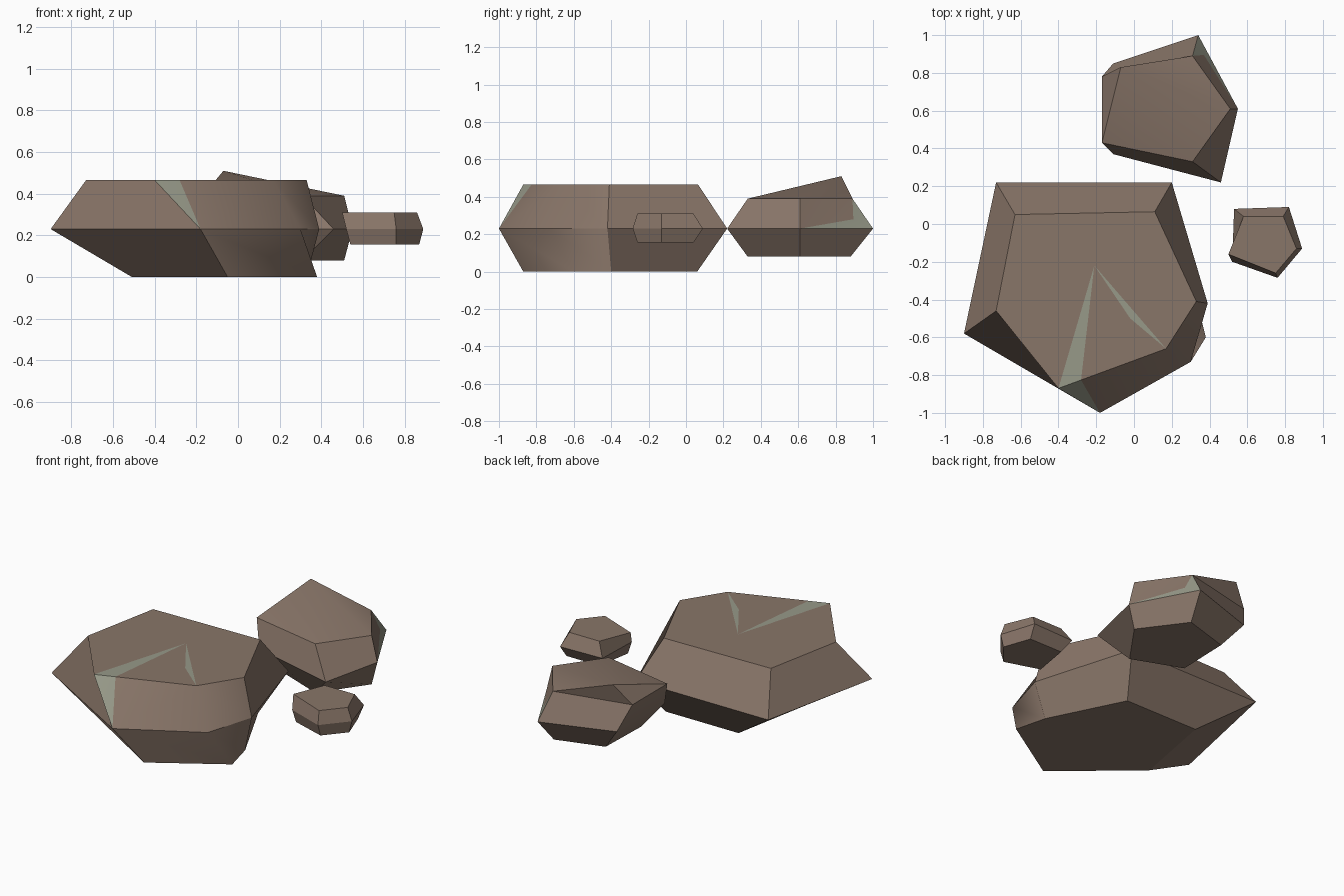
import bpy
import bmesh
from math import radians

if "Cube" in bpy.data.objects:
    bpy.data.objects.remove(bpy.data.objects["Cube"], do_unlink=True)


def make_material(name, colour):
    material = bpy.data.materials.new(name)
    material.use_nodes = True
    material.diffuse_color = colour
    for node in material.node_tree.nodes:
        if node.type == "BSDF_PRINCIPLED":
            node.inputs["Base Color"].default_value = colour
            node.inputs["Roughness"].default_value = 0.9
    return material


BROWN, MOSS = range(2)
materials = [
    make_material("brown_stone", (0.25, 0.18, 0.14, 1)),
    make_material("grey_green_moss", (0.31, 0.32, 0.25, 1)),
]


def start_rock(rings, heights, peak):
    """Loft three rings, close the base and fan the top to a peak."""
    bm = bmesh.new()
    low, mid, top = [
        [bm.verts.new((x, y, z)) for x, y in ring]
        for ring, z in zip(rings, heights)
    ]
    centre = bm.verts.new(peak)
    count = len(mid)
    for i in range(count):
        j = (i + 1) % count
        for lower, upper in ((low, mid), (mid, top)):
            bm.faces.new((lower[i], lower[j], upper[j], upper[i]))
        bm.faces.new((top[i], top[j], centre))
    bm.faces.new(low)
    return bm, low, mid, top, centre


def recut(bm, outline, pieces):
    """Replace one face with several pieces, each with its own colour."""
    bm.faces.remove(bm.faces.get(outline))
    for colour, verts in pieces:
        bm.faces.new(verts).material_index = colour


def finish_rock(name, bm, soft_pairs=()):
    """Shade smoothly, keeping the clear edges sharp."""
    bmesh.ops.recalc_face_normals(bm, faces=bm.faces[:])
    for face in bm.faces:
        face.smooth = True
    for edge in bm.edges:
        edge.smooth = edge.calc_face_angle(0) < radians(22)
    for first, second in soft_pairs:
        bm.edges.get((first, second)).smooth = True
    mesh = bpy.data.meshes.new(name)
    bm.to_mesh(mesh)
    bm.free()
    for material in materials:
        mesh.materials.append(material)
    rock = bpy.data.objects.new(name, mesh)
    bpy.context.scene.collection.objects.link(rock)
    return rock


# Large flat-topped rock
bm, low, mid, top, centre = start_rock(
    rings=[
        [(-.51, -.47), (-.41, .06), (.1, .06), (.33, -.4), (.38, -.6), (-.05, -.87)],
        [(-.9, -.58), (-.73, .22), (.2, .22), (.39, -.42), (.3, -.73), (-.18, -1)],
        [(-.73, -.46), (-.63, .05), (.11, .065), (.33, -.41), (.17, -.66), (-.4, -.87)],
    ],
    heights=(0, .23, .465),
    peak=(-.21, -.22, .465),
)
corner, front = 4, 5

# Moss wedges on the top and front of the large rock
split = bm.verts.new(top[front].co.lerp(top[corner].co, .21))
bulge = bm.verts.new((-.02, -.5, .465))
recut(bm, (mid[corner], mid[front], top[front], top[corner]), [
    (MOSS, (mid[front], split, top[front])),
    (BROWN, (mid[front], mid[corner], top[corner], split)),
])
recut(bm, (top[corner], top[front], centre), [
    (MOSS, (centre, top[front], split)),
    (MOSS, (centre, bulge, top[corner])),
    (BROWN, (centre, split, top[corner], bulge)),
])
finish_rock("large_rock", bm, [
    (low[corner], mid[corner]), (mid[corner], top[corner]),
])

# Medium rock behind, with a raised peak
bm, low, mid, top, centre = start_rock(
    rings=[
        [(.01, .79), (.31, .88), (.51, .61), (.31, .33), (0, .45)],
        [(-.11, .85), (.34, 1), (.55, .61), (.46, .22), (-.11, .37)],
        [(-.17, .78), (.31, .89), (.51, .61), (.31, .33), (-.17, .43)],
    ],
    heights=(.08, .23, .39),
    peak=(-.07, .83, .51),
)

# Moss strip on the back left side of the medium rock
back, side = 1, 2
inner = bm.verts.new((.37, .895, .28))
recut(bm, (mid[back], mid[side], top[side], top[back]), [
    (MOSS, (mid[back], mid[side], inner, top[back])),
    (BROWN, (mid[side], top[side], top[back], inner)),
])
finish_rock("medium_rock", bm)

# Small rock at the left
bm, low, mid, top, centre = start_rock(
    rings=[
        [(.58, .04), (.81, .04), (.87, -.13), (.76, -.26), (.54, -.19)],
        [(.53, .08), (.82, .09), (.89, -.13), (.76, -.285), (.52, -.2)],
        [(.58, .04), (.79, .04), (.86, -.13), (.75, -.26), (.5, -.16)],
    ],
    heights=(.155, .23, .31),
    peak=(.68, -.1, .31),
)
finish_rock("small_rock", bm)
